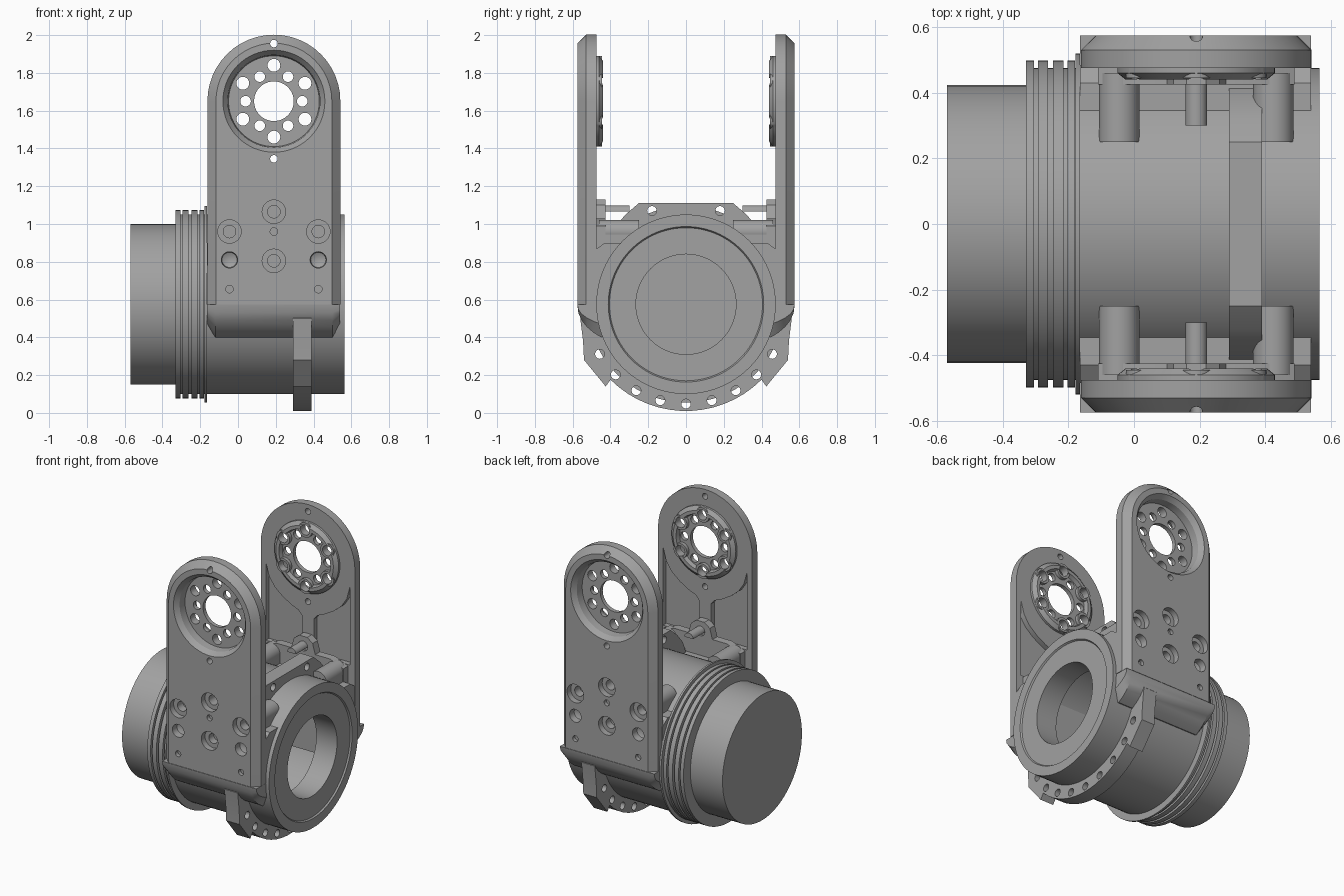
import bpy, bmesh
from math import sin, cos, pi, radians
from mathutils import Vector

if bpy.data.objects.get("Cube"):
    bpy.data.objects.remove(bpy.data.objects["Cube"], do_unlink=True)

metal = bpy.data.materials.new("grey_metal")
metal.use_nodes = True
GREY = (0.36, 0.36, 0.36, 1)
metal.diffuse_color = GREY
metal.node_tree.nodes["Principled BSDF"].inputs["Base Color"].default_value = GREY

PX, PZ, BZ = 0.19, 1.65, 0.575      # pivot x, pivot z, barrel axis z


def place(axis, a, u, v):
    """Point from a position along the axis plus two cross coordinates."""
    return Vector((a, u, v)) if axis == "x" else Vector((u, a, v))


def loft(bm, rings):
    """Skin consecutive rings and cap both ends."""
    rows = [[bm.verts.new(p) for p in r] for r in rings]
    n = len(rows[0])
    for r, s in zip(rows, rows[1:]):
        for i in range(n):
            bm.faces.new((r[i], r[(i + 1) % n], s[(i + 1) % n], s[i]))
    bm.faces.new(rows[0])
    bm.faces.new(rows[-1][::-1])


def prism(bm, axis, pts, lo, hi):
    loft(bm, [[place(axis, a, u, v) for u, v in pts] for a in (lo, hi)])


def turned(bm, axis, profile, u, v, n=32):
    """Solid of revolution from (position, radius) pairs, capped at its ends."""
    loft(bm, [[place(axis, a, u + r * cos(2 * pi * i / n), v + r * sin(2 * pi * i / n))
               for i in range(n)] for a, r in profile])


def finish(bm, name):
    bmesh.ops.recalc_face_normals(bm, faces=bm.faces)
    me = bpy.data.meshes.new(name)
    bm.to_mesh(me)
    bm.free()
    me.materials.append(metal)
    ob = bpy.data.objects.new(name, me)
    bpy.context.collection.objects.link(ob)
    return ob


def activate(ob):
    bpy.ops.object.select_all(action="DESELECT")
    ob.select_set(True)
    bpy.context.view_layer.objects.active = ob


def carve(ob, bm, op="DIFFERENCE"):
    """Apply a boolean with a temporary tool mesh."""
    tool = finish(bm, "tool")
    mod = ob.modifiers.new("cut", "BOOLEAN")
    mod.operation, mod.object, mod.solver = op, tool, "EXACT"
    activate(ob)
    bpy.ops.object.modifier_apply(modifier=mod.name)
    bpy.data.objects.remove(tool, do_unlink=True)


def done(ob, mirror=False):
    if mirror:
        mod = ob.modifiers.new("mirror", "MIRROR")
        mod.use_axis = (False, True, False)
        mod.use_mirror_merge = False
    activate(ob)
    bpy.ops.object.shade_smooth_by_angle(angle=radians(28))


# Barrel: motor can, grooved collar, housing
profile = [(-0.57, 0.424), (-0.33, 0.424)]
for x0, x1 in ((-0.33, -0.305), (-0.293, -0.262), (-0.247, -0.215), (-0.203, -0.18)):
    profile += [(x0, 0.475), (x0, 0.498), (x1, 0.498), (x1, 0.475)]
profile += [(-0.178, 0.475), (-0.178, 0.52), (-0.165, 0.52), (-0.165, 0.475), (0.565, 0.475)]
bm = bmesh.new()
turned(bm, "x", profile, 0, BZ, 96)
barrel = finish(bm, "barrel")
bm = bmesh.new()
turned(bm, "x", [(-0.28, 0.4), (0.4, 0.4), (0.4, 0.265), (0.555, 0.265),
                 (0.555, 0.405), (0.57, 0.415)], 0, BZ, 96)
carve(barrel, bm)
done(barrel)

# Bolt flange with lugs
half = [(0.565 * sin(radians(a)), BZ - 0.565 * cos(radians(a))) for a in range(3, 46, 6)]
half += [(0.425, 0.14), (0.54, 0.28), (0.545, 0.38), (0.56, 0.5), (0.5, 0.58),
         (0.47, 0.75), (0.43, 0.86), (0.38, 0.98), (0.32, 1.05), (0.25, 1.11)]
bm = bmesh.new()
prism(bm, "x", half + [(-y, z) for y, z in half[::-1]], 0.29, 0.39)
flange = finish(bm, "bolt_flange")
bm = bmesh.new()
turned(bm, "x", [(0.2, 0.44), (0.5, 0.44)], 0, BZ, 96)
for a in [15 * k for k in range(-4, 5)] + [160, 200]:
    r = 0.527
    turned(bm, "x", [(0.2, 0.025), (0.5, 0.025)], r * sin(radians(a)), BZ - r * cos(radians(a)), 16)
carve(flange, bm)
done(flange)

# Saddles joining the barrel to the arms, with a rounded skirt below
bm = bmesh.new()
skirt = [(-0.575, 0.573), (-0.57, 0.53), (-0.553, 0.49), (-0.525, 0.455), (-0.49, 0.425),
         (-0.45, 0.4), (-0.33, 0.42)]
top = [(-0.33, 0.9), (-0.43, 0.9), (-0.485, 0.86), (-0.485, 0.573)]
rings = []
for x, k in ((-0.165, 0.6), (-0.12, 1), (0.5, 1), (0.54, 0.6)):
    # the skirt tapers towards its ends
    low = [(y, BZ + (z - BZ) * k) for y, z in skirt]
    rings.append([place("x", x, y, z) for y, z in low + top])
loft(bm, rings)
done(finish(bm, "saddle"), True)


# Arms
def outline(d, y):
    """Round-topped arm outline, inset by d on the sides and top."""
    r = 0.352 - d
    arc = [(PX + r * cos(pi * i / 24), PZ + r * sin(pi * i / 24)) for i in range(25)]
    pts = [(PX + r, BZ)] + arc + [(PX - r, BZ)]
    return [Vector((x, y, z)) for x, z in pts]


bm = bmesh.new()
loft(bm, [outline(0.045, -0.575), outline(0, -0.53), outline(0, -0.475)])
arm = finish(bm, "arm")

bm = bmesh.new()                     # pivot boss on the inner face
turned(bm, "y", [(-0.52, 0.24), (-0.46, 0.24), (-0.44, 0.215)], PX, PZ, 48)
carve(arm, bm, "UNION")

bm = bmesh.new()                     # outer and inner recesses
turned(bm, "y", [(-0.6, 0.28), (-0.575, 0.27), (-0.545, 0.245), (-0.495, 0.24)], PX, PZ, 64)
turned(bm, "y", [(-0.468, 0.185), (-0.43, 0.195)], PX, PZ, 48)
pocket = [(0.045, 1.0), (0.315, 1.0), (0.315, 1.53), (0.29, 1.44), (0.25, 1.38),
          (0.19, 1.33), (0.12, 1.29), (0.07, 1.27), (0.045, 1.24)]
for s in (-1, 1):
    prism(bm, "y", [(PX + s * x, z) for x, z in pocket], -0.51, -0.46)
carve(arm, bm)

bm = bmesh.new()                     # scallops around the pivot bolts
ring = [(PX + 0.19 * cos(radians(a)), PZ + 0.19 * sin(radians(a))) for a in range(30, 390, 60)]
for x, z in ring:
    turned(bm, "y", [(-0.48, 0.05), (-0.445, 0.05)], x, z, 20)
carve(arm, bm, "UNION")

bm = bmesh.new()                     # pivot holes, bolt holes and counterbores
turned(bm, "y", [(-0.6, 0.105), (-0.4, 0.105)], PX, PZ, 40)
for x, z in ring:
    turned(bm, "y", [(-0.6, 0.034), (-0.4, 0.034)], x, z, 20)
for a in range(0, 360, 60):
    turned(bm, "y", [(-0.6, 0.028), (-0.4, 0.028)],
           PX + 0.15 * cos(radians(a)), PZ + 0.15 * sin(radians(a)), 20)
for z in (1.345, 1.955):
    turned(bm, "y", [(-0.6, 0.02), (-0.4, 0.02)], PX, z, 16)
bolts = [(PX, 1.065), (PX - 0.235, 0.96), (PX + 0.235, 0.96)]
for x, z in bolts + [(PX, 0.805)]:
    turned(bm, "y", [(-0.6, 0.062), (-0.535, 0.062), (-0.535, 0.033), (-0.4, 0.033)], x, z)
for s in (-1, 1):
    turned(bm, "y", [(-0.6, 0.045), (-0.53, 0.04), (-0.52, 0.02)], PX + s * 0.235, 0.81)
    turned(bm, "y", [(-0.6, 0.02), (-0.55, 0.02)], PX + s * 0.235, 0.655, 16)
turned(bm, "y", [(-0.6, 0.02), (-0.55, 0.02)], PX, 0.96, 16)
carve(arm, bm)
done(arm, True)

# Mounting pad and bolt collars between the arms and the barrel
bm = bmesh.new()
pad = [(0.3, 0.85), (0.3, 0.99), (0.2, 1.03), (0.09, 1.03), (0.07, 1.1), (0.03, 1.13)]
prism(bm, "y", [(PX + x, z) for x, z in pad] + [(PX - x, z) for x, z in pad[::-1]], -0.478, -0.425)
pad_ob = finish(bm, "mounting_pad")
bm = bmesh.new()
turned(bm, "y", [(-0.6, 0.033), (-0.4, 0.033)], PX, 1.065)
carve(pad_ob, bm)
done(pad_ob, True)

# Bolt bosses running inward onto the barrel
for (x, z), name, end in zip(bolts, ("top", "right", "left"), (-0.3, -0.25, -0.25)):
    bm = bmesh.new()
    turned(bm, "y", [(-0.46, 0.062), (end, 0.062)], x, z)
    prism(bm, "y", [(x - 0.06, z), (x + 0.06, z), (x + 0.06, 0.88), (x - 0.06, 0.88)], -0.44, end)
    boss = finish(bm, name + "_bolt_boss")
    if name == "top":
        bm = bmesh.new()
        turned(bm, "y", [(-0.6, 0.033), (-0.2, 0.033)], x, z)
        carve(boss, bm)
    done(boss, True)
